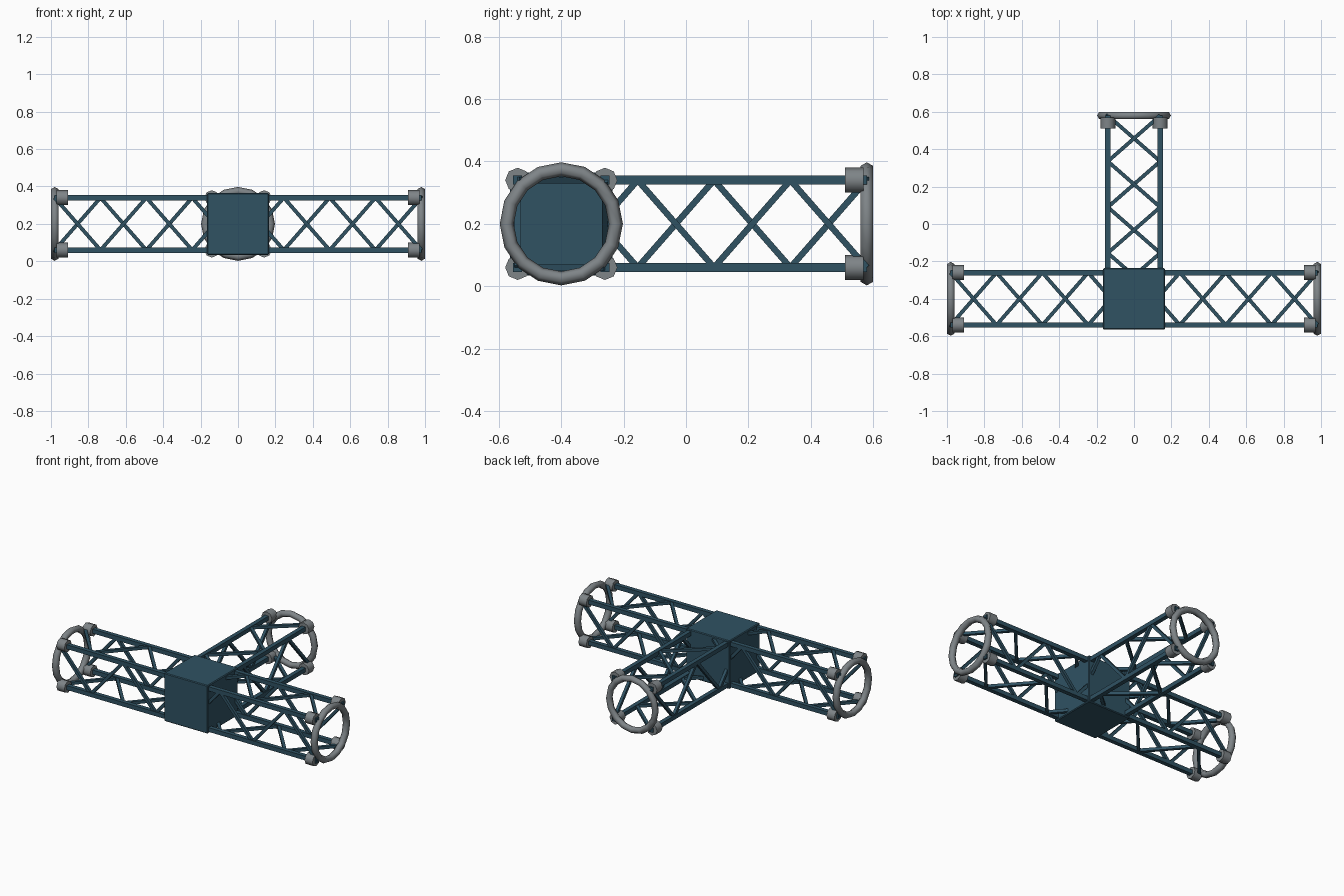
import bpy, math
from mathutils import Vector, Matrix

if "Cube" in bpy.data.objects:
    bpy.data.objects.remove(bpy.data.objects["Cube"])

HUB = Vector((0, -0.4, 0.2))
ARM, OFF, BAYS = 0.98, 0.14, 4


def material(name, rgb):
    m = bpy.data.materials.new(name)
    m.diffuse_color = (*rgb, 1)
    m.use_nodes = True
    m.node_tree.nodes["Principled BSDF"].inputs["Base Color"].default_value = m.diffuse_color
    return m


blue = material("dark blue steel", (0.029, 0.084, 0.124))
grey = material("grey metal", (0.21, 0.232, 0.245))


def finish(name, mat, matrix=None):
    o = bpy.context.object
    o.name = name
    o.data.materials.append(mat)
    if matrix is not None:
        o.data.transform(matrix)
    return o


def beam(name, a, b, width, frame):
    # square bar between two points in the arm's own frame
    a, b = Vector(a), Vector(b)
    d = b - a
    bpy.ops.mesh.primitive_cube_add(size=1)
    axis = d.normalized()
    # keep one pair of sides parallel to the truss face
    normal = Vector((0, 1, 0)) if abs(d.y) < 1e-5 else Vector((0, 0, 1))
    side = normal.cross(axis)
    rot = Matrix((side, normal, axis)).transposed().to_4x4()
    m = frame @ Matrix.Translation((a + b) / 2) @ rot @ Matrix.Diagonal((width, width, d.length, 1))
    return finish(name, blue, m)


# central cube
bpy.ops.mesh.primitive_cube_add(size=0.33)
hub = finish("hub", blue, Matrix.Translation(HUB))
bev = hub.modifiers.new("soft edges", 'BEVEL')
bev.width, bev.segments = 0.005, 1

corners = [(OFF, OFF), (-OFF, OFF), (-OFF, -OFF), (OFF, -OFF)]
turn_x = Matrix.Rotation(math.pi / 2, 4, 'Y')

for label, angle in (("right", 0), ("back", 90), ("left", 180)):
    frame = Matrix.Translation(HUB) @ Matrix.Rotation(math.radians(angle), 4, 'Z')

    for k, (y, z) in enumerate(corners):
        # long rail and its end collar
        beam(f"{label}_rail_{k}", (0.1, y, z), (ARM, y, z), 0.029, frame)
        bpy.ops.mesh.primitive_cylinder_add(vertices=8, radius=0.04, depth=0.06)
        finish(f"{label}_collar_{k}", grey, frame @ Matrix.Translation((0.94, y, z)) @ turn_x)
        bpy.ops.object.shade_smooth_by_angle(angle=math.radians(60))

        # zigzag bracing on this face
        y2, z2 = corners[(k + 1) % 4]
        step = ARM / BAYS
        for i in range(BAYS):
            p, q = ((y2, z2), (y, z)) if i % 2 == 0 else ((y, z), (y2, z2))
            beam(f"{label}_brace_{k}_{i}", (i * step, *p), ((i + 1) * step, *q), 0.02, frame)

    # docking ring at the end
    bpy.ops.mesh.primitive_torus_add(major_segments=16, minor_segments=6,
                                     major_radius=0.175, minor_radius=0.0225)
    finish(f"{label}_end_ring", grey, frame @ Matrix.Translation((ARM, 0, 0)) @ turn_x)
    bpy.ops.object.shade_smooth()
